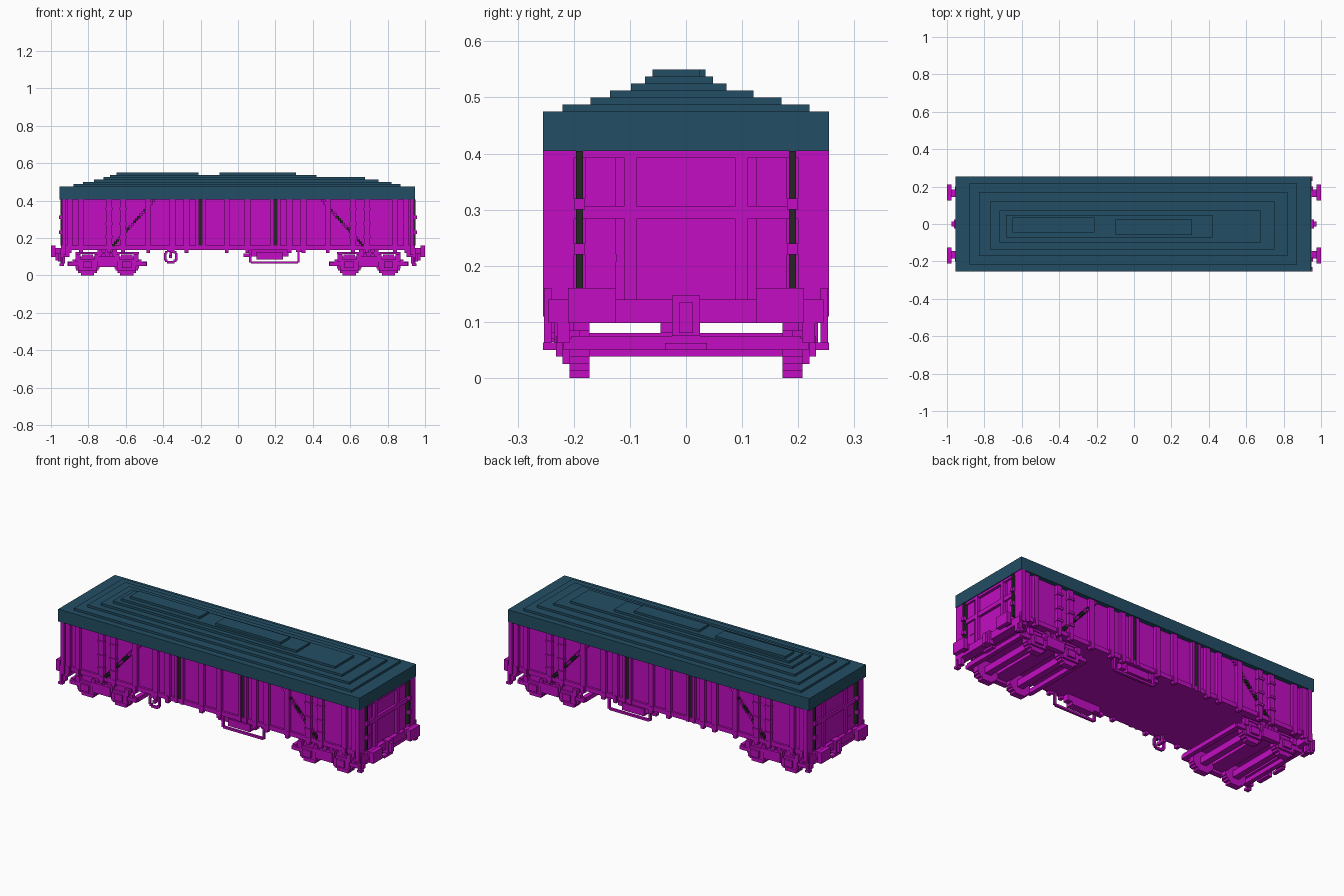
import bpy, bmesh
from mathutils import Vector

cube = bpy.data.objects.get("Cube")
if cube:
    bpy.data.objects.remove(cube, do_unlink=True)


def material(name, rgb):
    m = bpy.data.materials.new(name)
    m.use_nodes = True
    m.diffuse_color = (*rgb, 1)
    bsdf = m.node_tree.nodes["Principled BSDF"]
    bsdf.inputs["Base Color"].default_value = (*rgb, 1)
    bsdf.inputs["Roughness"].default_value = 0.8
    return m


MAGENTA = material("magenta", (0.54, 0.004, 0.54))
TEAL = material("dark_teal", (0.016, 0.076, 0.127))
BLACK = material("black", (0.018, 0.018, 0.018))
V = 0.0125  # block size
SIDES = (-1, 1)


def blocks(name, boxes, mat=MAGENTA):
    """One object from boxes given as (x0, x1, y0, y1, z0, z1)."""
    bm = bmesh.new()
    for x0, x1, y0, y1, z0, z1 in boxes:
        lo, hi = Vector((x0, y0, z0)), Vector((x1, y1, z1))
        for v in bmesh.ops.create_cube(bm, size=1)["verts"]:
            v.co = Vector(((lo[i] + hi[i]) / 2 + v.co[i] * abs(hi[i] - lo[i]) for i in range(3)))
    mesh = bpy.data.meshes.new(name)
    bm.to_mesh(mesh)
    bm.free()
    mesh.materials.append(mat)
    ob = bpy.data.objects.new(name, mesh)
    bpy.context.collection.objects.link(ob)
    return ob


def span(s, a, b):
    """Range a..b on side s, in rising order."""
    return (a, b) if s > 0 else (-b, -a)


def both_y(boxes):
    """Boxes given on the +y side, repeated on the -y side."""
    return [(b[0], b[1], *span(s, b[2], b[3]), b[4], b[5]) for b in boxes for s in SIDES]


def both_x(boxes):
    return [(*span(s, b[0], b[1]), *b[2:]) for b in boxes for s in SIDES]


# Stepped cover
blocks("cover_skirt", [(-.955, .945, -.255, .255, .405, .475)], TEAL)
steps = [(-.88, .87, -.22, .22), (-.83, .82, -.17, .17), (-.77, .75, -.135, .12),
         (-.72, .68, -.098, .072), (-.685, .42, -.073, .048)]
blocks("cover_steps", [(*s, .475 + i * V, .475 + (i + 1) * V) for i, s in enumerate(steps)], TEAL)
blocks("cover_ridge", [(-.65, -.21, -.045, .035, .5375, .55),
                       (-.10, .31, -.06, .025, .5375, .55)], TEAL)

# Body, floor and sills
blocks("body", [(-.93, .925, -.23, .23, .135, .41)])
blocks("side_sill", both_y([(-.93, .925, .225, .242, .135, .16)]))

# Side ribs
rib_x = [-.9, -.84, -.69, -.615, -.48, -.35, -.275, -.06, .05, .275, .35, .48, .615, .69, .84, .9]
blocks("side_ribs", both_y([(x - .0155, x + .0155, .225, .2475, .135, .405) for x in rib_x]))
blocks("rib_feet", both_y([(x - .01, x + .01, .225, .25, .12, .16) for x in rib_x]))
blocks("door_hinges", both_y([(x - .019, x + .019, .225, .253, z, z + V)
                              for x in (-.69, -.615, .615, .69) for z in (.2, .27, .35)]))
blocks("door_posts", both_y([(x + d, x + d + .018, .225, .2475, .135, .405)
                             for x in (-.2, .2) for d in (-.028, .01)]))
blocks("door_gap_strips", both_y([(x - .01, x + .01, .225, .24, .15, .405) for x in (-.2, .2)]), BLACK)

# Diagonal door braces made of stepped blocks
dark, light = [], []
for i in range(20):
    x, z = .675 - i * .0113, .155 + i * V
    for s in SIDES:
        (dark if i % 5 < 3 else light).append((*span(s, x - .017, x), .225, .2425, z, z + V))
blocks("brace_dark", both_y(dark), BLACK)
blocks("brace_light", both_y(light))

# End walls: posts, rails and dark ladder strips
ends = []
for y0, y1 in ((.088, .11), (.2, .255), (.125, .18)):
    ends += both_y([(.92, .942 if y0 != .125 else .93, y0, y1, .11, .405)])
ends += [(.92, .94, -.245, .245, z0, z1) for z0, z1 in ((.1, .125), (.283, .307), (.392, .405))]
blocks("end_frames", both_x(ends))
blocks("end_strips", both_x(both_y([(.92, .95, .184, .196, .16, .405)])), BLACK)
blocks("end_handles", both_x(both_y([(.94, .957, .18, .2, z, z + .02) for z in (.22, .3)])))
blocks("label_plate", both_x([(.92, .932, -.16, -.123, .208, .22)]))

# Headstock, buffers and coupling
blocks("headstock", both_x([(.9, .95, -.245, .245, .098, .14)]))
blocks("buffers", both_x(both_y([(.975, 1, .125, .21, .098, .16),
                                 (.94, .98, .145, .185, .115, .147)])))
blocks("coupling", both_x([(.93, .962, -.025, .025, .075, .147),
                           (.955, .975, -.0125, .0125, .08, .135),
                           (.93, .95, -.037, .037, .05, .062)]))
blocks("corner_steps", both_x(both_y([(.93, .955, .23, .255, .05, .063),
                                      (.935, .947, .24, .253, .05, .16),
                                      (.925, .95, .208, .23, .062, .11)])))

# Bogies
wheel_rows = [(.035, 0), (.05, .0125), (.06, .025), (.065, .0375), (.06, .07), (.05, .085), (.03, .1)]
for s, label in ((-1, "right"), (1, "left")):
    c = s * .7
    axles = (c - .105, c + .105)
    wheels, axle_bars, boxes_, frame = [], [], [], []
    for a in axles:
        for i, (r, z) in enumerate(wheel_rows):
            top = wheel_rows[i + 1][1] if i < len(wheel_rows) - 1 else .112
            wheels.append((a - r, a + r, .172, .208, z, top))
        axle_bars.append((a - .0185, a + .0185, -.175, .175, .038, .075))
        boxes_ += [(a - .05, a + .05, .2, .22, .025, .088),
                   (a - .025, a + .025, .21, .232, .038, .075)]
        boxes_ += [(a + d - .0125, a + d + .0125, .2, .225, .075, .113) for d in (-.05, .05)]
    frame += [(c - .21, c + .21, .2, .218, .05, .07),
              (c - .185, c + .185, .19, .215, .07, .085),
              (c - .055, c + .055, .2, .23, .045, .1),
              (c - .17, c + .17, .2, .212, .113, .125)]
    frame += [(c + d - .012, c + d + .012, .195, .22, .085, .137) for d in (-.04, 0, .04)]
    cross = [(c + d - .0125, c + d + .0125, -.205, .205, .05, .075) for d in (-.2, .2)]
    cross += [(c - .045, c + .045, -.2, .2, .06, .08), (c - .05, c + .05, -.045, .018, .08, .137)]
    blocks(label + "_bogie_wheels", both_y(wheels))
    blocks(label + "_bogie_axles", axle_bars)
    blocks(label + "_bogie_axle_boxes", both_y(boxes_))
    blocks(label + "_bogie_side_frames", both_y(frame))
    blocks(label + "_bogie_cross_beams", cross)

# Underfloor chest with a bar loop on both sides
blocks("underfloor_chest", both_y([(.06, .27, .19, .225, .1, .137), (.1, .24, .19, .235, .085, .125),
                                   (.03, .065, .2, .225, .098, .118)]))
blocks("step_loop", both_y([(.07, .32, .222, .235, .062, .074), (.318, .33, .222, .235, .068, .137),
                            (.31, .345, .222, .235, .125, .137), (.06, .072, .222, .235, .068, .137)]))

# Hand wheel on the front side
cx, cz, r = -.36, .1, .036
rim = [(cx + a, cx + b, -.242, -.23, cz + e, cz + f) for a, b, e, f in (
    (-.02, .02, r - V, r), (-.02, .02, -r, V - r), (-r, V - r, -.02, .02), (r - V, r, -.02, .02))]
rim += [(cx + i * .023 - .007, cx + i * .023 + .007, -.242, -.23, cz + k * .023 - .007, cz + k * .023 + .007)
        for i in SIDES for k in SIDES]
rim += [(cx - .008, cx + .008, -.245, -.19, cz - .008, cz + .008),
        (cx - .006, cx + .006, -.215, -.2, cz, .137)]
blocks("hand_wheel", rim)
